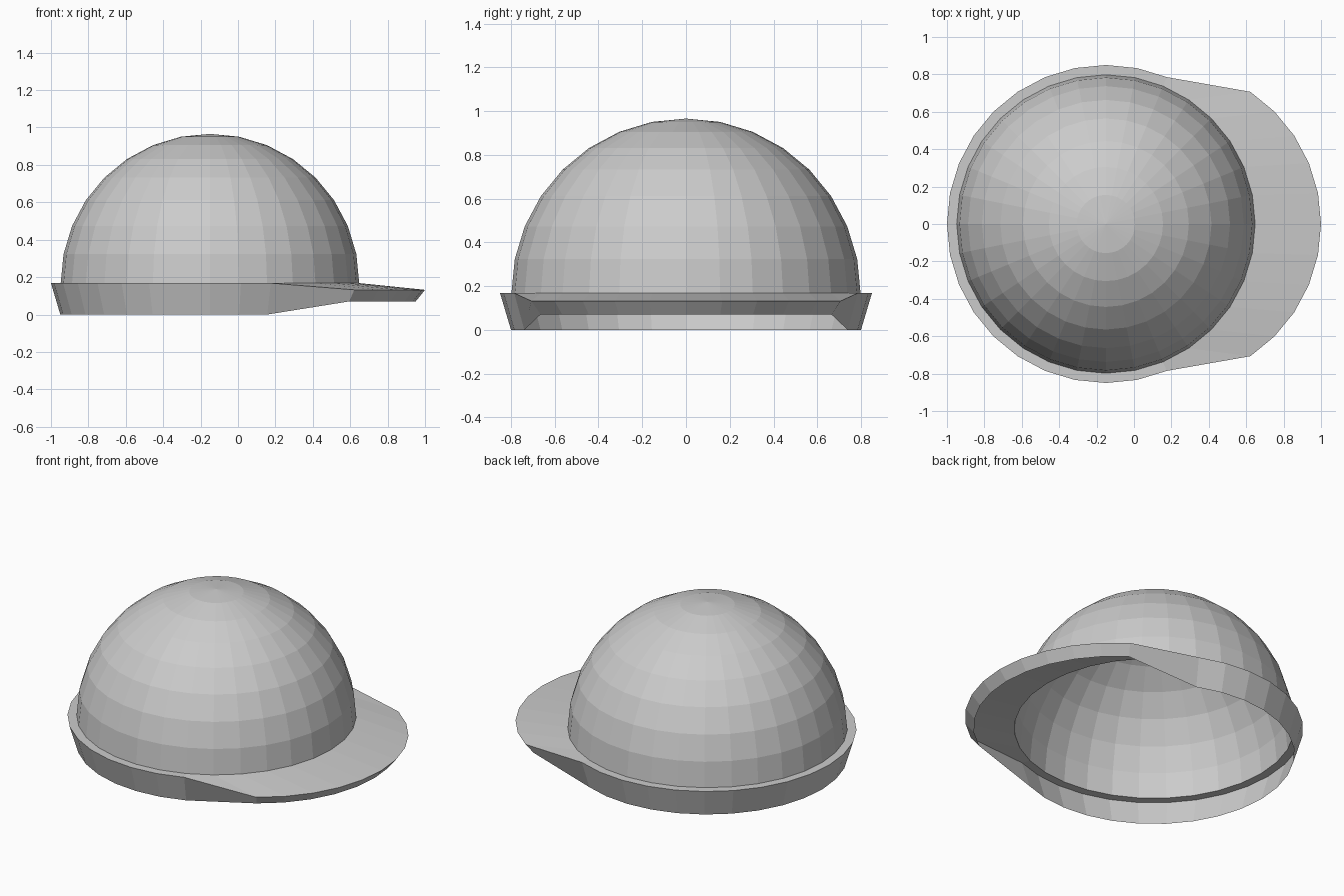
import bpy, bmesh
from math import sin, cos, pi

if "Cube" in bpy.data.objects:
    bpy.data.objects.remove(bpy.data.objects["Cube"])

N = 32            # sides around the cap
CX = -0.15        # dome centre
R, BASE = 0.798, 0.168
STEP = 2 * pi / N


def ring(bm, r, z, push=0.0, front_z=None):
    """Ring of N verts; the front 11 can be pushed out along +x to form the peak."""
    verts = []
    for i in range(N):
        front = front_z is not None and min(i, N - i) <= 5
        verts.append(bm.verts.new((CX + r * cos(i * STEP) + (push if front else 0),
                                   r * sin(i * STEP),
                                   front_z if front else z)))
    return verts


def bridge(bm, lower, upper):
    for i in range(N):
        j = (i + 1) % N
        bm.faces.new((lower[i], lower[j], upper[j], upper[i]))


def finish(bm, name):
    mesh = bpy.data.meshes.new(name)
    bm.to_mesh(mesh)
    bm.free()
    obj = bpy.data.objects.new(name, mesh)
    bpy.context.collection.objects.link(obj)
    return obj


# Hollow dome: eight latitude bands closed by a fan at the apex
bm = bmesh.new()
rings = [ring(bm, R * cos(k * STEP), BASE + R * sin(k * STEP)) for k in range(8)]
for a, b in zip(rings, rings[1:]):
    bridge(bm, a, b)
apex = bm.verts.new((CX, 0, BASE + R))
for i in range(N):
    bm.faces.new((rings[-1][i], rings[-1][(i + 1) % N], apex))
finish(bm, "cap_dome")

# Open tapered skirt and top ledge, stretched at the front into the peak
bm = bmesh.new()
skirt_bottom = ring(bm, 0.80, 0.0, 0.30, 0.07)
skirt_top = ring(bm, 0.85, BASE, 0.30, 0.132)
ledge_inner = ring(bm, R, BASE)
bridge(bm, skirt_bottom, skirt_top)
bridge(bm, skirt_top, ledge_inner)
finish(bm, "brim_and_peak")
